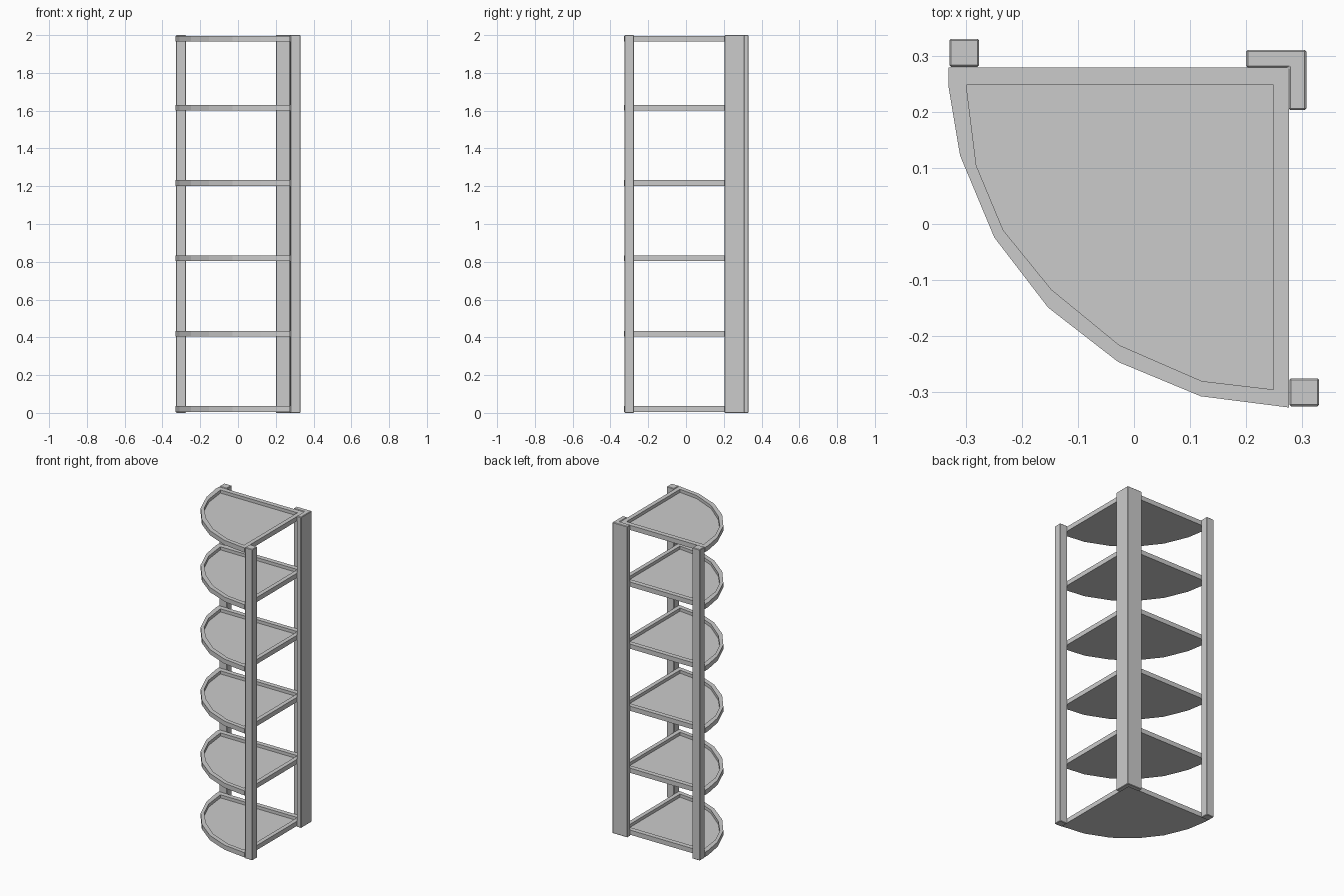
import bpy, bmesh

if "Cube" in bpy.data.objects:
    bpy.data.objects.remove(bpy.data.objects["Cube"])

OUTER = [(-0.331, 0.279), (-0.331, 0.247), (-0.31, 0.122), (-0.249, -0.024), (-0.153, -0.149),
         (-0.028, -0.246), (0.119, -0.307), (0.276, -0.327), (0.276, 0.279)]
# the first inner corner serves two outer points
INNER = [(-0.299, 0.248), (-0.299, 0.248), (-0.281, 0.104), (-0.233, -0.011), (-0.147, -0.117),
         (-0.026, -0.216), (0.121, -0.28), (0.249, -0.295), (0.249, 0.248)]


def finish(name, bm):
    bmesh.ops.remove_doubles(bm, verts=bm.verts, dist=1e-5)
    bmesh.ops.recalc_face_normals(bm, faces=bm.faces)
    me = bpy.data.meshes.new(name)
    bm.to_mesh(me)
    bm.free()
    ob = bpy.data.objects.new(name, me)
    bpy.context.collection.objects.link(ob)
    return ob


def loft(name, rings):
    """Join equal-length (profile, z) rings and cap both ends."""
    bm = bmesh.new()
    loops = [[bm.verts.new((x, y, z)) for x, y in pts] for pts, z in rings]
    n = len(loops[0])
    for a, b in zip(loops, loops[1:]):
        for i in range(n):
            j = (i + 1) % n
            bm.faces.new((a[i], a[j], b[j], b[i]))
    bm.faces.new(loops[0])
    bm.faces.new(loops[-1])
    bmesh.ops.dissolve_degenerate(bm, edges=bm.edges, dist=1e-6)
    return finish(name, bm)


def post(name, pts):
    ob = loft(name, [(pts, 0), (pts, 2)])
    bev = ob.modifiers.new("soft_edges", 'BEVEL')
    bev.width = 0.003
    bev.segments = 1
    return ob


# Quarter-round tray shelves with raised rim
for k, top in enumerate((0.036, 0.434, 0.833, 1.232, 1.631, 1.996)):
    loft(f"shelf_{k + 1}", [(OUTER, top - 0.03), (OUTER, top), (INNER, top), (INNER, top - 0.02)])


# Square posts at the two ends of the arc
def square(x0, x1, y0, y1):
    return [(x0, y0), (x1, y0), (x1, y1), (x0, y1)]


post("left_post", square(-0.329, -0.276, 0.280, 0.330))
post("front_post", square(0.277, 0.330, -0.325, -0.275))

# L-shaped corner post
post("corner_post", [(0.2, 0.279), (0.276, 0.279), (0.276, 0.203), (0.307, 0.203),
                     (0.307, 0.31), (0.2, 0.31)])
